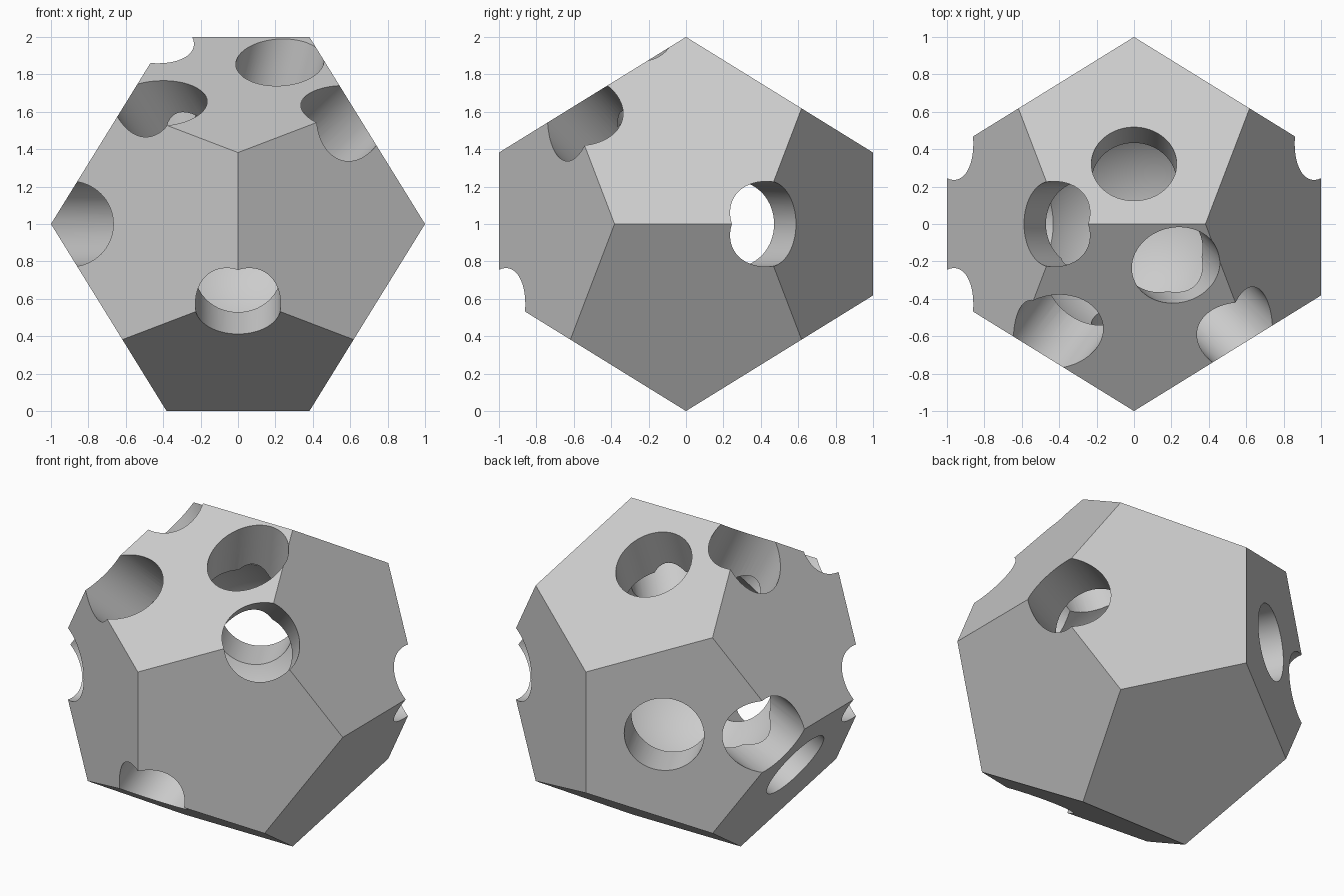
import bpy, bmesh, math
from mathutils import Vector

if "Cube" in bpy.data.objects:
    bpy.data.objects.remove(bpy.data.objects["Cube"], do_unlink=True)

CENTRE = Vector((0, 0, 1))
BORE_RADIUS = 0.228
CAVITY_RADIUS = 0.64
PHI = (1 + math.sqrt(5)) / 2

grey = bpy.data.materials.new("plain_grey")
grey.use_nodes = True
colour = (0.6, 0.6, 0.6, 1)
grey.diffuse_color = colour
grey.node_tree.nodes["Principled BSDF"].inputs["Base Color"].default_value = colour


def make_object(name, bm):
    mesh = bpy.data.meshes.new(name)
    bm.to_mesh(mesh)
    bm.free()
    mesh.materials.append(grey)
    obj = bpy.data.objects.new(name, mesh)
    bpy.context.collection.objects.link(obj)
    obj.location = CENTRE
    return obj


def cut(body, cutter):
    """Subtract the cutter from the body, then discard it."""
    cutter.hide_render = True
    mod = body.modifiers.new("cut", 'BOOLEAN')
    mod.operation = 'DIFFERENCE'
    mod.solver = 'EXACT'
    mod.object = cutter
    bpy.context.view_layer.objects.active = body
    bpy.ops.object.modifier_apply(modifier=mod.name)
    bpy.data.objects.remove(cutter, do_unlink=True)


# Twelve-sided body: hull of a cube's corners and three golden rectangles
bm = bmesh.new()
a, b = 1 / PHI, 1 / PHI ** 2
signs = (-1, 1)
for s in signs:
    for t in signs:
        for u in signs:
            bm.verts.new((s * a, t * a, u * a))
        bm.verts.new((s * b, 0, t))
        bm.verts.new((0, s, t * b))
        bm.verts.new((s, t * b, 0))
bmesh.ops.convex_hull(bm, input=bm.verts)
bmesh.ops.dissolve_limit(bm, angle_limit=0.02, verts=bm.verts, edges=bm.edges)
bmesh.ops.recalc_face_normals(bm, faces=bm.faces)
body = make_object("hollow_dodecahedron", bm)

# Round cavity in the middle
bm = bmesh.new()
bmesh.ops.create_uvsphere(bm, u_segments=80, v_segments=40, radius=CAVITY_RADIUS)
cut(body, make_object("cavity_cutter", bm))

# Round bores running from the middle outwards
bore_directions = [
    (2, 1, 0), (-2, 1, 0), (-2, -1, 0), (-1, 2, 0),
    (-1, 0, 2), (-2, 0, -1), (0, -2, -1), (1, -1, 1),
    (0, 0.321, 0.801), (0.224, -0.22, 0.864), (-0.419, -0.575, 0.645),
]
for d in bore_directions:
    axis = Vector(d).normalized()
    bm = bmesh.new()
    bmesh.ops.create_cone(bm, cap_ends=True, segments=64, radius1=BORE_RADIUS,
                          radius2=BORE_RADIUS, depth=1.1)
    bmesh.ops.translate(bm, verts=bm.verts, vec=(0, 0, 0.9))
    bmesh.ops.transform(bm, verts=bm.verts,
                        matrix=axis.to_track_quat('Z', 'Y').to_matrix().to_4x4())
    cut(body, make_object("bore_cutter", bm))

# Smooth the cavity and bores, keep the body's edges sharp
bpy.ops.object.select_all(action='DESELECT')
body.select_set(True)
bpy.context.view_layer.objects.active = body
bpy.ops.object.shade_smooth_by_angle(angle=math.radians(20))
